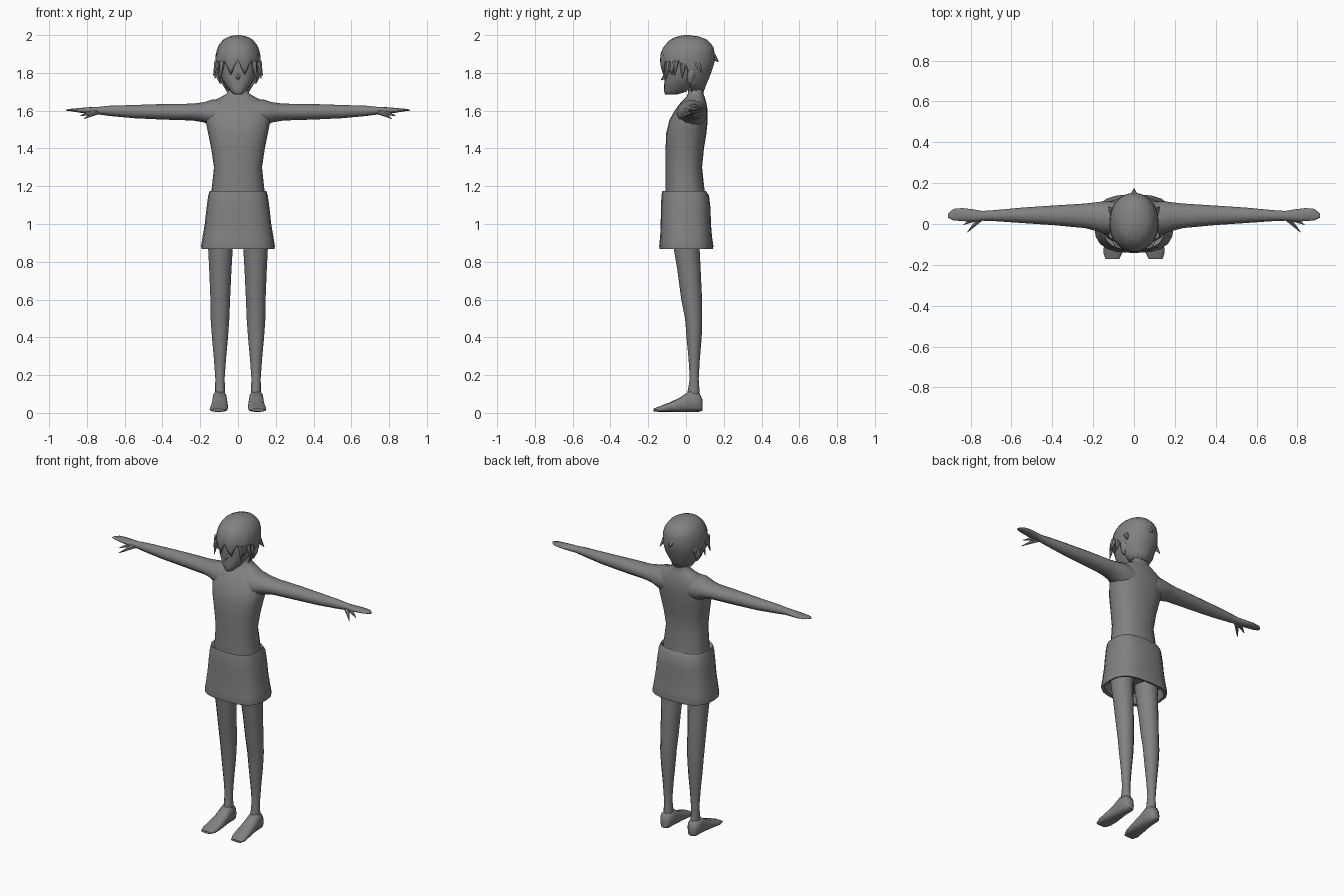
import bpy, bmesh, math
from mathutils import Vector

cube = bpy.data.objects.get("Cube")
if cube:
    bpy.data.objects.remove(cube)

grey = bpy.data.materials.new("plain grey")
grey.use_nodes = True
grey.diffuse_color = (0.22, 0.22, 0.22, 1)
grey.node_tree.nodes["Principled BSDF"].inputs["Base Color"].default_value = (0.22, 0.22, 0.22, 1)


def finish(name, bm, mirror=False, sharp=50):
    bmesh.ops.recalc_face_normals(bm, faces=bm.faces[:])
    mesh = bpy.data.meshes.new(name)
    bm.to_mesh(mesh)
    bm.free()
    mesh.materials.append(grey)
    obj = bpy.data.objects.new(name, mesh)
    bpy.context.collection.objects.link(obj)
    bpy.ops.object.select_all(action="DESELECT")
    obj.select_set(True)
    bpy.context.view_layer.objects.active = obj
    bpy.ops.object.shade_smooth_by_angle(angle=math.radians(sharp))
    if mirror:
        obj.modifiers.new("mirror", "MIRROR").use_mirror_merge = False
    return obj


def oval(angle, low_u, high_u, low_v, high_v, square):
    """Point on a squared oval that fills the given box."""
    c, s = math.cos(angle), math.sin(angle)
    u = math.copysign(abs(c) ** square, c)
    v = math.copysign(abs(s) ** square, s)
    return ((low_u + high_u + u * (high_u - low_u)) / 2,
            (low_v + high_v + v * (high_v - low_v)) / 2)


def skin(bm, rows, cap_start=True, cap_end=True):
    """Join closed rows of points into a tube."""
    loops = [[bm.verts.new(p) for p in row] for row in rows]
    n = len(loops[0])
    for a, b in zip(loops, loops[1:]):
        for i in range(n):
            bm.faces.new((a[i], a[(i + 1) % n], b[(i + 1) % n], b[i]))
    if cap_start:
        bm.faces.new(loops[0])
    if cap_end:
        bm.faces.new(loops[-1])


def loft(name, axis, rings, sides=16, square=1.0, mirror=False, sharp=50):
    """Each ring: position along the axis, then the box of the other two axes."""
    bm = bmesh.new()
    rows = []
    for pos, *box in rings:
        row = []
        for i in range(sides):
            p = list(oval(2 * math.pi * i / sides, *box, square))
            p.insert("xyz".index(axis), pos)
            row.append(p)
        rows.append(row)
    skin(bm, rows)
    return finish(name, bm, mirror, sharp)


def upright(rings):
    """Expand (height, half width, front, back) to centred boxes."""
    return [(z, -w, w, f, b) for z, w, f, b in rings]


# Bare trunk, shoulders and neck
loft("torso", "z", upright([
    (1.1, .14, -.11, .1), (1.18, .14, -.108, .098), (1.3, .127, -.108, .085),
    (1.4, .142, -.108, .095), (1.48, .158, -.105, .108), (1.55, .172, -.088, .115),
    (1.6, .175, -.06, .115), (1.64, .15, -.03, .108), (1.67, .095, 0, .1),
    (1.69, .06, .01, .092), (1.72, .05, .012, .092), (1.8, .05, .0, .09)]),
    sides=20, square=.85, sharp=70)

# Arms with flat mitten hands
loft("arm", "x", [
    (.08, -.05, .11, 1.5, 1.66), (.14, -.05, .112, 1.515, 1.658),
    (.18, -.035, .107, 1.538, 1.645), (.24, -.02, .1, 1.548, 1.637),
    (.4, -.005, .09, 1.553, 1.635), (.55, .005, .08, 1.56, 1.63),
    (.68, .014, .068, 1.572, 1.626), (.74, .016, .064, 1.58, 1.62),
    (.79, .012, .072, 1.583, 1.618), (.84, .014, .078, 1.59, 1.614),
    (.885, .018, .074, 1.597, 1.61), (.91, .03, .05, 1.6, 1.606)],
    sides=12, mirror=True, sharp=75)


def spike(name, root, tip, radius, mirror=True, sides=6):
    """Tapered cone from root to tip."""
    bm = bmesh.new()
    root, tip = Vector(root), Vector(tip)
    way = tip - root
    bmesh.ops.create_cone(bm, cap_ends=True, segments=sides, radius1=radius,
                          radius2=radius * .1, depth=way.length)
    turn = way.to_track_quat("Z", "Y")
    for v in bm.verts:
        v.co = turn @ v.co + (root + tip) / 2
    return finish(name, bm, mirror)


spike("thumb", (.745, .035, 1.597), (.815, -.04, 1.557), .018)
spike("small_finger", (.77, .03, 1.595), (.835, -.004, 1.572), .016)

# Short skirt with an open, recessed hem
loft("skirt", "z", upright([
    (1.16, .138, -.11, .1), (1.175, .15, -.125, .105), (1.15, .158, -.13, .122),
    (1.08, .167, -.133, .13), (1.0, .176, -.134, .132), (.93, .188, -.137, .138),
    (.885, .195, -.142, .145), (.868, .194, -.14, .143), (.872, .18, -.12, .125),
    (.93, .165, -.105, .11)]), sides=20, square=.72)

# Legs, feet
loft("leg", "z", [
    (.95, .022, .162, -.075, .075), (.87, .028, .158, -.065, .072),
    (.75, .035, .152, -.045, .078), (.6, .042, .146, -.025, .085),
    (.5, .046, .145, -.005, .086), (.4, .053, .138, .003, .083),
    (.28, .064, .127, .014, .073), (.18, .071, .12, .02, .067),
    (.11, .068, .122, .008, .072), (.03, .064, .126, .0, .08)],
    sides=12, mirror=True, sharp=75)
loft("foot", "y", [
    (.088, .075, .118, .012, .07), (.07, .06, .132, .006, .105),
    (.02, .058, .136, .006, .118), (-.03, .054, .14, .006, .082),
    (-.09, .052, .146, .006, .054), (-.14, .056, .15, .005, .035),
    (-.172, .072, .14, .008, .022)], sides=12, square=.75, mirror=True, sharp=60)

# Face and skull
loft("head", "z", upright([
    (1.685, .022, -.11, -.05), (1.7, .038, -.116, 0), (1.73, .063, -.116, .03),
    (1.77, .088, -.114, .07), (1.81, .1, -.114, .1), (1.87, .105, -.118, .12),
    (1.94, .085, -.1, .1), (1.97, .04, -.05, .06)]), sides=20, square=.88, sharp=80)
spike("nose", (0, -.106, 1.785), (0, -.132, 1.762), .016, mirror=False)
ear = loft("ear", "z", [
    (1.745, .088, .098, .012, .028), (1.775, .09, .113, .006, .045),
    (1.81, .09, .118, .008, .052), (1.825, .09, .108, .02, .045)],
    sides=8, mirror=True)

# Hair cap: the hem height varies with direction to make a jagged fringe
hair_shape = upright([
    (1.69, .055, -.1, .09), (1.74, .085, -.115, .108), (1.79, .113, -.126, .13),
    (1.85, .121, -.138, .15), (1.9, .118, -.135, .153), (1.94, .106, -.118, .145),
    (1.975, .08, -.085, .115), (1.992, .05, -.05, .07), (2.0, .012, -.01, .02)])


def shape_at(z):
    for a, b in zip(hair_shape, hair_shape[1:]):
        if z <= b[0]:
            t = max(0, (z - a[0]) / (b[0] - a[0]))
            return [p + (q - p) * t for p, q in zip(a[1:], b[1:])]
    return hair_shape[-1][1:]


def hem(i, sides):
    facing = math.sin(2 * math.pi * i / sides)
    if facing > .2:
        return 1.70 + .012 * (i % 2)
    if facing > -.2:
        return 1.83 - .1 * max(0, facing) / .2
    return (1.79, 1.835, 1.865, 1.825)[i % 4]


sides, steps = 40, 11
rows = []
for k in range(steps + 1):
    row = []
    for i in range(sides):
        low = hem(i, sides)
        z = low + (2.0 - low) * (1 - (1 - k / steps) ** 1.5)
        row.append((*oval(2 * math.pi * i / sides, *shape_at(z), .95), z))
    rows.append(row)
bm = bmesh.new()
skin(bm, rows, cap_start=False)
hair = finish("hair", bm, sharp=60)
shell = hair.modifiers.new("thickness", "SOLIDIFY")
shell.thickness = .01

# Loose locks around the hair
locks = [((.108, -.055, 1.86), (.13, -.06, 1.785)),
         ((.105, -.015, 1.85), (.122, -.02, 1.77)),
         ((.085, -.09, 1.86), (.095, -.105, 1.765)),
         ((.105, .06, 1.85), (.125, .085, 1.8))]
for number, (root, tip) in enumerate(locks):
    spike(f"side_lock_{number + 1}", root, tip, .018)
spike("back_lock", (0, .125, 1.9), (0, .172, 1.86), .028, mirror=False)
